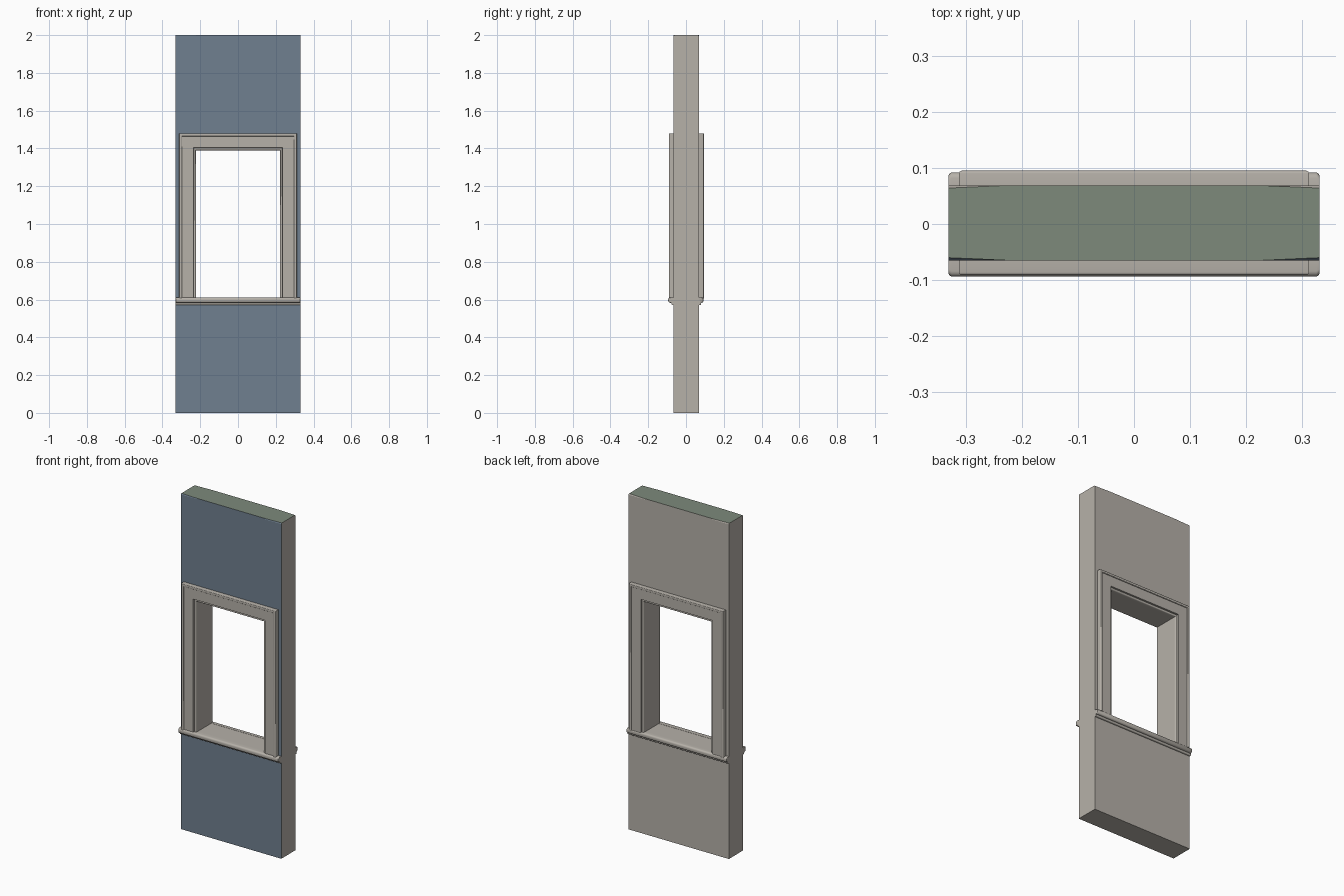
import bpy, bmesh, math

old = bpy.data.objects.get("Cube")
if old:
    bpy.data.objects.remove(old, do_unlink=True)


def material(name, rgb):
    lin = [((c / 255 + 0.055) / 1.055) ** 2.4 for c in rgb] + [1]
    m = bpy.data.materials.new(name)
    m.use_nodes = True
    m.diffuse_color = lin
    m.node_tree.nodes["Principled BSDF"].inputs["Base Color"].default_value = lin
    return m


BEIGE = material("warm beige", (182, 177, 169))
BLUE = material("slate blue", (112, 128, 144))
GREEN = material("sage green", (125, 138, 123))

HALF_W, HEIGHT = 0.331, 2.0
FRONT, BACK = -0.065, 0.069
OPEN_X, OPEN_LOW, OPEN_TOP = 0.222, 0.61, 1.39


def finish(name, bm, mats=(BEIGE,), smooth=False):
    bmesh.ops.recalc_face_normals(bm, faces=bm.faces)
    mesh = bpy.data.meshes.new(name)
    bm.to_mesh(mesh)
    bm.free()
    for m in mats:
        mesh.materials.append(m)
    ob = bpy.data.objects.new(name, mesh)
    bpy.context.collection.objects.link(ob)
    if smooth:
        bpy.ops.object.select_all(action="DESELECT")
        ob.select_set(True)
        bpy.context.view_layer.objects.active = ob
        bpy.ops.object.shade_smooth_by_angle(angle=math.radians(35))
    return ob


def loft(name, rings, smooth=False):
    """Skin a list of closed rings and cap both ends."""
    bm = bmesh.new()
    rows = [[bm.verts.new(p) for p in ring] for ring in rings]
    n = len(rows[0])
    for a, b in zip(rows, rows[1:]):
        for i in range(n):
            j = (i + 1) % n
            bm.faces.new((a[i], a[j], b[j], b[i]))
    bm.faces.new(rows[0])
    bm.faces.new(rows[-1])
    return finish(name, bm, smooth=smooth)


def rounded(lo, hi, depth, r, steps=4):
    """Moulding section: flat back at depth 0, two rounded front corners."""
    pts = [(lo, -0.004)]
    for k in range(steps + 1):
        a = math.pi / 2 * k / steps
        pts.append((lo + r - r * math.cos(a), depth - r + r * math.sin(a)))
    for k in range(steps + 1):
        a = math.pi / 2 * k / steps
        pts.append((hi - r + r * math.sin(a), depth - r + r * math.cos(a)))
    return pts + [(hi, -0.004)]


def surround(name, section, face, sign):
    """Mitred moulding up, across and down around the opening."""
    rings = []
    for side, top in ((-1, False), (-1, True), (1, True), (1, False)):
        rings.append([(side * (OPEN_X + o), face + sign * d,
                       OPEN_TOP + o if top else OPEN_LOW - 0.004)
                      for o, d in section])
    loft(name, rings, True)


def box(name, x0, x1, y0, y1, z0, z1):
    loft(name, [[(x, y0, z0), (x, y1, z0), (x, y1, z1), (x, y0, z1)] for x in (x0, x1)])


# Wall panel with the window opening
bm = bmesh.new()
xs = (-HALF_W, -OPEN_X, OPEN_X, HALF_W)
zs = (0, OPEN_LOW, OPEN_TOP, HEIGHT)
grid = [[bm.verts.new((x, FRONT, z)) for x in xs] for z in zs]
for r in range(3):
    for c in range(3):
        if (r, c) != (1, 1):
            bm.faces.new((grid[r][c], grid[r][c + 1], grid[r + 1][c + 1], grid[r + 1][c]))
extruded = bmesh.ops.extrude_face_region(bm, geom=bm.faces[:], use_keep_orig=True)
for v in extruded["geom"]:
    if isinstance(v, bmesh.types.BMVert):
        v.co.y = BACK
# Small chamfer on the two long top edges
top_edges = [e for e in bm.edges
             if all(v.co.z > HEIGHT - 0.001 for v in e.verts)
             and abs(e.verts[0].co.y - e.verts[1].co.y) < 0.001]
bmesh.ops.bevel(bm, geom=top_edges, offset=0.005, segments=1, affect="EDGES")
bmesh.ops.recalc_face_normals(bm, faces=bm.faces)
for f in bm.faces:
    if f.normal.z > 0.9 and f.calc_center_median().z > HEIGHT - 0.01:
        f.material_index = 2
    elif f.normal.y < -0.5:
        f.material_index = 1
finish("wall_panel", bm, (BEIGE, BLUE, GREEN))

# Window trim on both faces
for label, face, sign, nose in (("front", FRONT, -1, 0.029), ("back", BACK, 1, 0.023)):
    surround(label + "_inner_bead", rounded(0, 0.014, 0.013, 0.006), face, sign)
    surround(label + "_outer_band", rounded(0.074, 0.09, 0.026, 0.005), face, sign)

    # Flat casing boards: two stiles under a head
    y0, y1 = sorted((face - sign * 0.004, face + sign * 0.02))
    inner, outer = OPEN_X + 0.014, OPEN_X + 0.074
    for side, s in (("left", 1), ("right", -1)):
        a, b = sorted((s * inner, s * outer))
        box(f"{label}_{side}_stile", a, b, y0, y1, OPEN_LOW - 0.004, OPEN_TOP + 0.014)
    box(label + "_head_board", -outer, outer, y0, y1, OPEN_TOP + 0.014, OPEN_TOP + 0.074)

    # Rounded sill nose with softened ends
    section = rounded(0.583, 0.611, nose, 0.01)
    rings = []
    for x, shrink in ((-HALF_W, 0.006), (-HALF_W + 0.002, 0.002), (-HALF_W + 0.006, 0),
                      (HALF_W - 0.006, 0), (HALF_W - 0.002, 0.002), (HALF_W, 0.006)):
        rings.append([(x, face + sign * (d - shrink if d > 0 else d), z) for z, d in section])
    loft(label + "_sill", rings, True)

    # Small moulding beneath the sill
    section = rounded(0.571, 0.585, 0.011, 0.005)
    loft(label + "_sill_moulding",
         [[(x, face + sign * d, z) for z, d in section] for x in (-HALF_W, HALF_W)], True)
